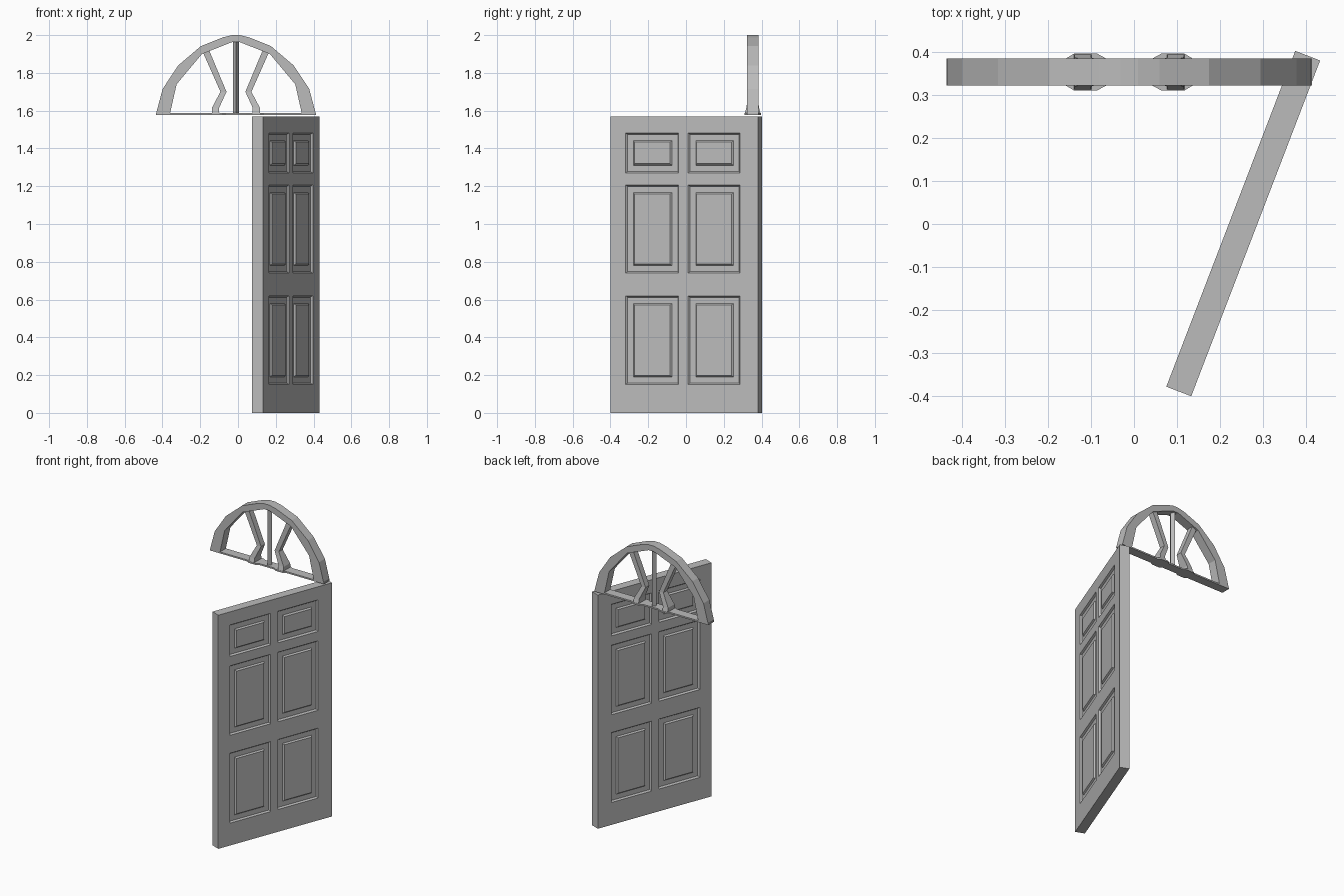
import bpy, bmesh, math
from mathutils import Vector

if "Cube" in bpy.data.objects:
    bpy.data.objects.remove(bpy.data.objects["Cube"])

paint = bpy.data.materials.new("grey_paint")
paint.diffuse_color = (0.5, 0.5, 0.5, 1)
paint.use_nodes = True
paint.node_tree.nodes["Principled BSDF"].inputs["Base Color"].default_value = paint.diffuse_color


def finish(name, bm):
    bmesh.ops.recalc_face_normals(bm, faces=bm.faces[:])
    me = bpy.data.meshes.new(name)
    bm.to_mesh(me)
    bm.free()
    me.materials.append(paint)
    ob = bpy.data.objects.new(name, me)
    bpy.context.collection.objects.link(ob)
    return ob


def prism(name, pts, axis, a, b):
    """Extrude an outline along y (points are x,z) or z (points are x,y)."""
    bm = bmesh.new()
    place = (lambda p, h: (p[0], h, p[1])) if axis == 'y' else (lambda p, h: (p[0], p[1], h))
    lo = [bm.verts.new(place(p, a)) for p in pts]
    hi = [bm.verts.new(place(p, b)) for p in pts]
    bm.faces.new(lo)
    bm.faces.new(hi)
    n = len(pts)
    for i in range(n):
        bm.faces.new((lo[i], lo[(i + 1) % n], hi[(i + 1) % n], hi[i]))
    return finish(name, bm)


def tube(name, rings):
    """Loft through equal-length rings of 3D points, capped."""
    bm = bmesh.new()
    vs = [[bm.verts.new(p) for p in r] for r in rings]
    n = len(rings[0])
    for r, s in zip(vs, vs[1:]):
        for i in range(n):
            bm.faces.new((r[i], r[(i + 1) % n], s[(i + 1) % n], s[i]))
    bm.faces.new(vs[0])
    bm.faces.new(vs[-1])
    return finish(name, bm)


# door leaf: a gridded slab, with six raised-and-grooved panels on each side
us = [0, 0.086, 0.386, 0.439, 0.734, 0.8355]
zs = [0, 0.15, 0.62, 0.74, 1.207, 1.27, 1.482, 1.57]
T = 0.031
start = Vector((0.104, -0.389, 0))
along = Vector((0.2995, 0.780, 0)).normalized()
normal = Vector((along.y, -along.x, 0))
bm = bmesh.new()
V = {(i, j, s): bm.verts.new(start + along * u + normal * (T * s) + Vector((0, 0, z)))
     for i, u in enumerate(us) for j, z in enumerate(zs) for s in (-1, 1)}
I, J = len(us) - 1, len(zs) - 1
panels = []
for s in (-1, 1):
    for i in range(I):
        for j in range(J):
            f = bm.faces.new([V[i, j, s], V[i + 1, j, s], V[i + 1, j + 1, s], V[i, j + 1, s]])
            if i % 2 and j % 2:
                panels.append(f)
for i in range(I):
    for j in (0, J):
        bm.faces.new([V[i, j, -1], V[i + 1, j, -1], V[i + 1, j, 1], V[i, j, 1]])
for j in range(J):
    for i in (0, I):
        bm.faces.new([V[i, j, -1], V[i, j + 1, -1], V[i, j + 1, 1], V[i, j, 1]])
bmesh.ops.recalc_face_normals(bm, faces=bm.faces[:])
for thick, depth in ((0.008, -0.011), (0.033, 0), (0.008, 0.009)):
    bmesh.ops.inset_individual(bm, faces=panels, thickness=thick, depth=depth, use_even_offset=True)
finish("door_leaf", bm)

# arched fanlight frame
CX, CY = -0.011, 0.353
outer = [(0.424, 1.58), (0.388, 1.715), (0.305, 1.84), (0.185, 1.942), (0.07, 1.988), (0.02, 2.0)]
inner = [(0.35, 1.58), (0.314, 1.74), (0.18, 1.9), (0.02, 1.963)]


def arch(half):
    return [(CX + x, z) for x, z in half] + [(CX - x, z) for x, z in reversed(half)]


prism("fanlight_arch", arch(outer) + arch(inner)[::-1], 'y', CY - 0.031, CY + 0.031)

# thin sill with widened spots below the side bars
right = [(-0.424, 0.031), (-0.148, 0.031), (-0.128, 0.043), (-0.075, 0.043), (-0.053, 0.031)]
half = right + [(-x, y) for x, y in reversed(right)]
sill = [(CX + x, CY + y) for x, y in half] + [(CX + x, CY - y) for x, y in reversed(half)]
prism("fanlight_sill", sill, 'z', 1.578, 1.588)

# centre bar with a ridge front and back
tube("centre_bar", [[(CX - 0.016, CY, z), (CX, CY - 0.025, z), (CX + 0.016, CY, z), (CX, CY + 0.025, z)]
                    for z in (1.583, 1.985)])

# bent side bars with flared feet: offset from centre, height, half width, half depth
path = [(0.108, 1.583, 0.02, 0.042), (0.108, 1.615, 0.019, 0.034), (0.066, 1.70, 0.016, 0.02),
        (0.163, 1.925, 0.019, 0.02)]
for side, label in ((-1, "left"), (1, "right")):
    tube(label + "_side_bar",
         [[(CX + side * x - w, CY - d, z), (CX + side * x + w, CY - d, z),
           (CX + side * x + w, CY + d, z), (CX + side * x - w, CY + d, z)] for x, z, w, d in path])
